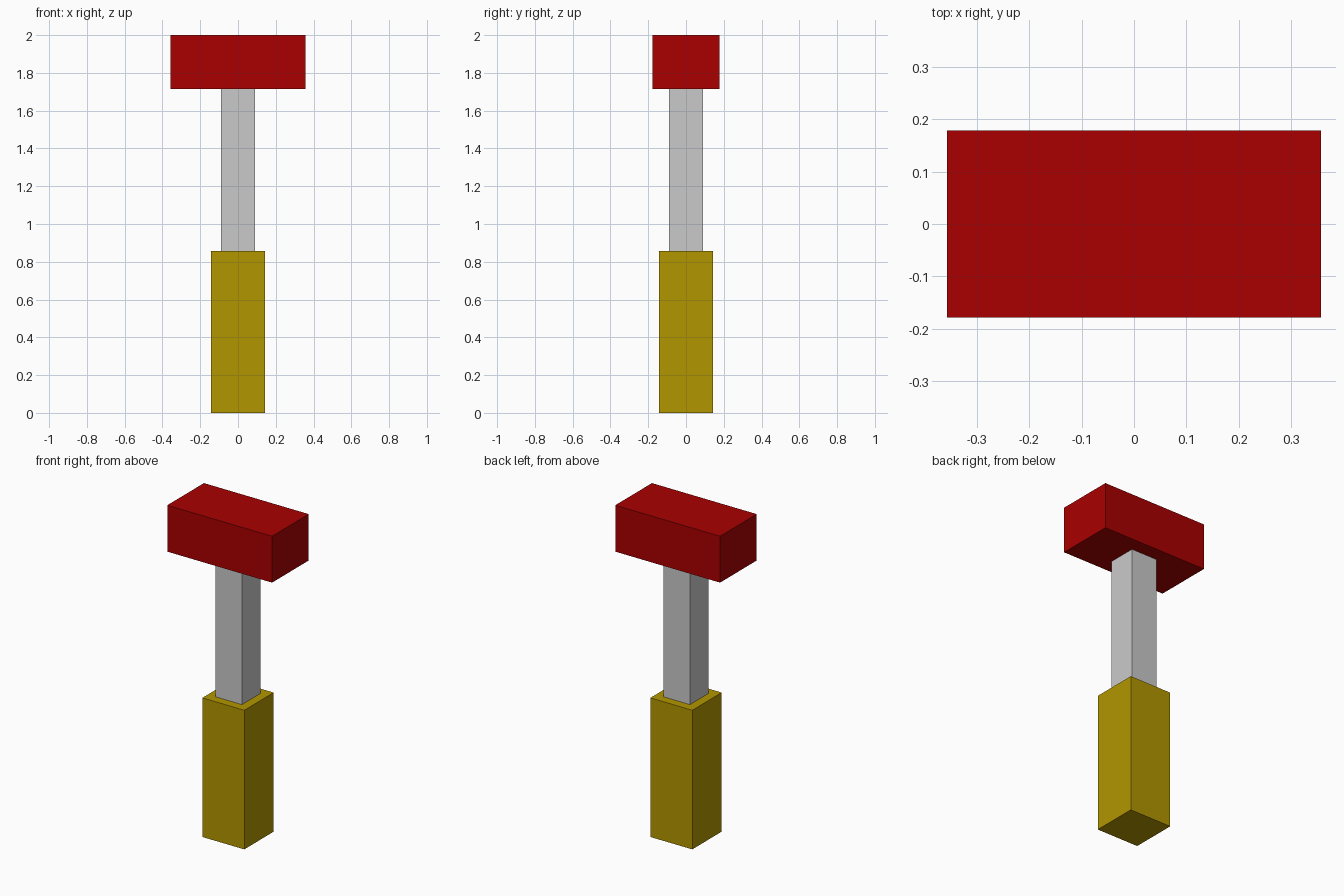
import bpy
import bmesh

if "Cube" in bpy.data.objects:
    bpy.data.objects.remove(bpy.data.objects["Cube"])


def material(name, rgb):
    m = bpy.data.materials.new(name)
    m.diffuse_color = (*rgb, 1.0)
    m.use_nodes = True
    m.node_tree.nodes["Principled BSDF"].inputs["Base Color"].default_value = m.diffuse_color
    return m


def box(name, width, depth, z0, z1, mat):
    """Flat-faced box centred on the z axis, from z0 to z1."""
    bm = bmesh.new()
    bmesh.ops.create_cube(bm, size=1.0)
    bmesh.ops.scale(bm, verts=bm.verts, vec=(width, depth, z1 - z0))
    bmesh.ops.translate(bm, verts=bm.verts, vec=(0, 0, (z0 + z1) / 2))
    mesh = bpy.data.meshes.new(name)
    bm.to_mesh(mesh)
    bm.free()
    mesh.materials.append(mat)
    ob = bpy.data.objects.new(name, mesh)
    bpy.context.collection.objects.link(ob)
    return ob


red = material("red", (0.4, 0.0, 0.0))
grey = material("grey", (0.59, 0.59, 0.59))
yellow = material("dark yellow", (0.45, 0.305, 0.0))

U = 2 / 56  # base unit of the design

# Handle grip, shaft and hammer head stacked along z
box("grip", 8 * U, 8 * U, 0, 24 * U, yellow)
box("shaft", 5 * U, 5 * U, 24 * U, 48 * U, grey)
box("head", 20 * U, 10 * U, 48 * U, 56 * U, red)
